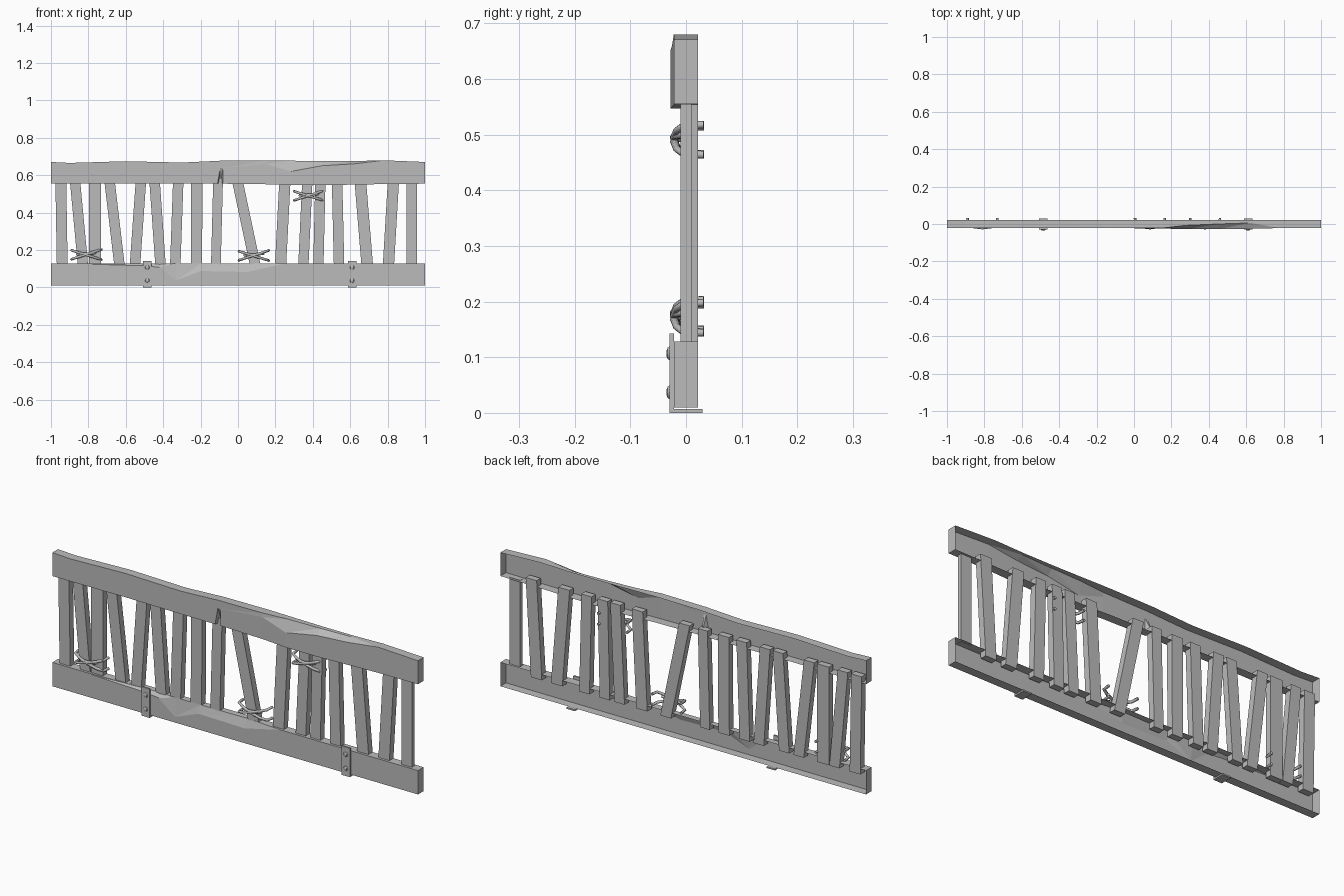
import bpy
import bmesh
from mathutils import Vector

cube = bpy.data.objects.get("Cube")
if cube:
    bpy.data.objects.remove(cube, do_unlink=True)

grey = bpy.data.materials.new("plain grey")
grey.use_nodes = True
COLOUR = (0.5, 0.5, 0.5, 1)
grey.diffuse_color = COLOUR
grey.node_tree.nodes["Principled BSDF"].inputs["Base Color"].default_value = COLOUR

FRONT, BACK = -0.022, 0.022


def finish(name, bm):
    bmesh.ops.recalc_face_normals(bm, faces=bm.faces)
    mesh = bpy.data.meshes.new(name)
    bm.to_mesh(mesh)
    bm.free()
    mesh.materials.append(grey)
    obj = bpy.data.objects.new(name, mesh)
    bpy.context.collection.objects.link(obj)
    return obj


def add_box(bm, low, high, lean=0):
    """Box between two corners; lean shifts its top sideways."""
    verts = bmesh.ops.create_cube(bm, size=1)["verts"]
    low, high = Vector(low), Vector(high)
    for v in verts:
        top = v.co.z > 0
        v.co = (low + high) / 2 + v.co * (high - low)
        if top:
            v.co.x += lean


def make_rail(name, stations):
    """Open-backed beam with a worn front top edge.
    Station: x, bottom, top, chip depth down, chip depth back, front offset, groove."""
    bm = bmesh.new()
    rings = []
    for x, bottom, top, drop, cut, bulge, groove in stations:
        face = FRONT - bulge
        section = [(BACK, bottom), (face + groove, bottom), (face, top - drop),
                   (FRONT + cut, top), (BACK, top)]
        rings.append([bm.verts.new((x, y, z)) for y, z in section])
    for a, b in zip(rings, rings[1:]):
        for i in range(len(a) - 1):
            # split each panel into flat triangles
            bm.faces.new((a[i], b[i], b[i + 1]))
            bm.faces.new((a[i], b[i + 1], a[i + 1]))
    bm.faces.new(rings[0])
    bm.faces.new(rings[-1])
    bmesh.ops.dissolve_limit(bm, angle_limit=0.002, verts=bm.verts, edges=bm.edges)
    return finish(name, bm)


# Top rail, with a split in its lower edge and a chipped top edge
make_rail("top_rail", [
    (-1, .555, .671, .02, 0, 0, 0),
    (-.9, .555, .666, .02, 0, 0, 0),
    (-.6, .557, .675, .02, 0, 0, 0),
    (-.3, .555, .668, .02, 0, 0, 0),
    (-.11, .555, .677, .04, 0, 0, 0),
    (-.095, .555, .678, .04, 0, 0, .035),
    (-.08, .555, .678, .04, 0, 0, 0),
    (.15, .552, .68, .02, 0, .002, 0),
    (.28, .547, .678, .058, .015, .006, 0),
    (.45, .547, .676, .025, .022, .006, 0),
    (.62, .55, .676, .015, .028, .003, 0),
    (.78, .553, .68, .003, 0, 0, 0),
    (1, .555, .671, .02, 0, 0, 0)])

# Bottom rail, with a long worn patch
make_rail("bottom_rail", [
    (x, .01, .128, drop, cut, 0, 0) for x, drop, cut in [
        (-1, .02, 0), (-.8, .003, 0), (-.5, .012, .013), (-.42, .02, .015),
        (-.33, .09, .012), (-.2, .04, .012), (.05, .045, .015),
        (.25, .005, 0), (1, .02, 0)]])

# Slats: centre at the lower rail, centre at the upper rail, width
SLATS = [
    (-.94, -.947, .058), (-.83, -.87, .055), (-.765, -.765, .065),
    (-.635, -.685, .056), (-.55, -.52, .056), (-.415, -.445, .056),
    (-.335, -.32, .056), (-.222, -.22, .06), (-.118, -.107, .052),
    (.09, 0, .058), (.228, .25, .06), (.35, .37, .055), (.43, .44, .055),
    (.54, .53, .056), (.69, .655, .062), (.805, .83, .06)]
for n, (low_x, high_x, width) in enumerate(SLATS, 1):
    bm = bmesh.new()
    slope = (high_x - low_x) / .425
    x = low_x - slope * .03
    add_box(bm, (x - width / 2, -.01, .1), (x + width / 2, BACK, .585), slope * .485)
    finish(f"slat_{n}", bm)

# Thin end slat fitted between the rails
bm = bmesh.new()
add_box(bm, (.9, -.01, .127), (.958, .01, .556))
finish("end_slat", bm)

# Cord lashings bowed around the front of the slats
STRANDS = [(-.022, .03), (.026, -.024), (.004, .012)]
for n, (cx, cz) in enumerate([(-.81, .173), (.085, .168), (.38, .488)], 1):
    for k, (z0, z1) in enumerate(STRANDS):
        curve = bpy.data.curves.new(f"lashing_{n}_{k}", "CURVE")
        curve.dimensions = "3D"
        curve.bevel_depth = .007
        curve.bevel_resolution = 1
        curve.use_fill_caps = True
        spline = curve.splines.new("POLY")
        path = [(-1, .032), (-.95, -.004), (-.6, -.016), (0, -.022),
                (.6, -.016), (.95, -.004), (1, .032)]
        half = .08 if k < 2 else .055
        if k == 2:
            path = path[1:-1]
        spline.points.add(len(path) - 1)
        for point, (t, y) in zip(spline.points, path):
            z = cz + z0 + (z1 - z0) * (t + 1) / 2
            point.co = (cx + half * t, y, z, 1)
        curve.materials.append(grey)
        obj = bpy.data.objects.new(curve.name, curve)
        bpy.context.collection.objects.link(obj)

# Brackets: front plate, top lip, foot and two bolt heads
for side, x in (("right", -.485), ("left", .61)):
    bm = bmesh.new()
    w = .0225
    add_box(bm, (x - w, -.03, 0), (x + w, FRONT, .143))
    add_box(bm, (x - w, -.03, 0), (x + w, .03, .007))
    finish(f"{side}_bracket", bm)
    for place, z in (("lower", .037), ("upper", .107)):
        bm = bmesh.new()
        bmesh.ops.create_uvsphere(bm, u_segments=8, v_segments=6, radius=.012)
        for v in bm.verts:
            v.co = Vector((x, -.03, z)) + v.co * Vector((1, .45, 1))
        finish(f"{side}_{place}_bolt", bm)
